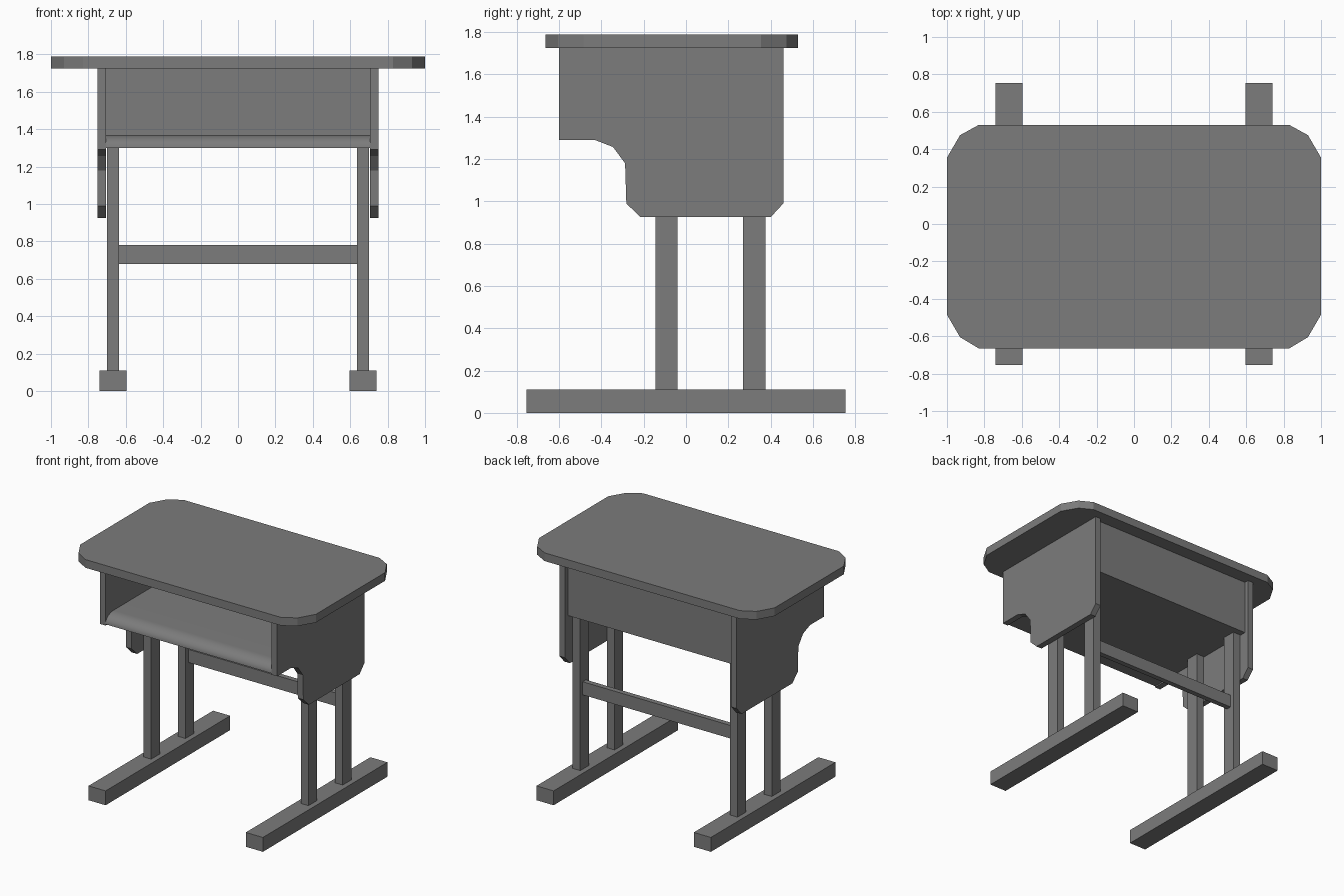
import bpy
import bmesh
import math
from mathutils import Vector

cube = bpy.data.objects.get("Cube")
if cube:
    bpy.data.objects.remove(cube, do_unlink=True)

GREY = (0.2, 0.2, 0.2, 1.0)
mat = bpy.data.materials.new("plain grey")
mat.use_nodes = True
mat.diffuse_color = GREY
mat.node_tree.nodes["Principled BSDF"].inputs["Base Color"].default_value = GREY


def prism(name, points, direction):
    """Extrude a closed 3D outline along a direction."""
    bm = bmesh.new()
    face = bm.faces.new([bm.verts.new(p) for p in points])
    moved = bmesh.ops.extrude_face_region(bm, geom=[face])["geom"]
    verts = [g for g in moved if isinstance(g, bmesh.types.BMVert)]
    bmesh.ops.translate(bm, verts=verts, vec=Vector(direction))
    bmesh.ops.recalc_face_normals(bm, faces=bm.faces)
    mesh = bpy.data.meshes.new(name)
    bm.to_mesh(mesh)
    bm.free()
    mesh.materials.append(mat)
    obj = bpy.data.objects.new(name, mesh)
    bpy.context.collection.objects.link(obj)
    return obj


def box(name, x, y, z):
    """Box spanning the given (low, high) ranges."""
    outline = [(x[0], y[0], z[0]), (x[1], y[0], z[0]),
               (x[1], y[1], z[0]), (x[0], y[1], z[0])]
    return prism(name, outline, (0, 0, z[1] - z[0]))


# Desktop with two-step clipped corners
right_edge = [(0.83, -0.665), (0.93, -0.605), (1.0, -0.485),
              (1.0, 0.355), (0.93, 0.475), (0.83, 0.53)]
outline = right_edge + [(-x, y) for x, y in reversed(right_edge)]
prism("desktop", [(x, y, 1.725) for x, y in outline], (0, 0, 0.063))

# Storage shelf with a rounded front lip
SHELF_LOW, SHELF_HIGH, LIP = 1.30, 1.37, 0.10
profile = [(0.38, SHELF_LOW), (0.38, SHELF_HIGH)]
for i in range(9):
    a = math.pi / 2 * i / 8
    profile.append((-0.5 - LIP * math.sin(a),
                    SHELF_LOW + (SHELF_HIGH - SHELF_LOW) * math.cos(a)))
shelf = prism("shelf", [(-0.705, y, z) for y, z in profile], (1.41, 0, 0))
bpy.ops.object.select_all(action="DESELECT")
shelf.select_set(True)
bpy.context.view_layer.objects.active = shelf
bpy.ops.object.shade_smooth_by_angle(angle=math.radians(30))

# Back panel and crossbar
box("back_panel", (-0.705, 0.705), (0.38, 0.425), (1.30, 1.725))
box("crossbar", (-0.635, 0.635), (0.305, 0.345), (0.68, 0.78))

# Side panels, legs and feet, mirrored
side_profile = [(-0.6, 1.725), (-0.6, 1.29), (-0.43, 1.29), (-0.345, 1.257),
                (-0.288, 1.18), (-0.282, 0.99), (-0.215, 0.925),
                (0.4, 0.925), (0.46, 0.99), (0.46, 1.725)]
for label, s in (("left", 1), ("right", -1)):
    prism(f"{label}_side_panel", [(s * 0.705, y, z) for y, z in side_profile],
          (s * 0.047, 0, 0))
    box(f"{label}_foot", sorted((s * 0.595, s * 0.74)), (-0.755, 0.755), (0, 0.11))
    for place, y in (("front", (-0.145, -0.04)), ("rear", (0.27, 0.375))):
        box(f"{label}_{place}_leg", sorted((s * 0.635, s * 0.7)), y, (0.11, 1.30))
